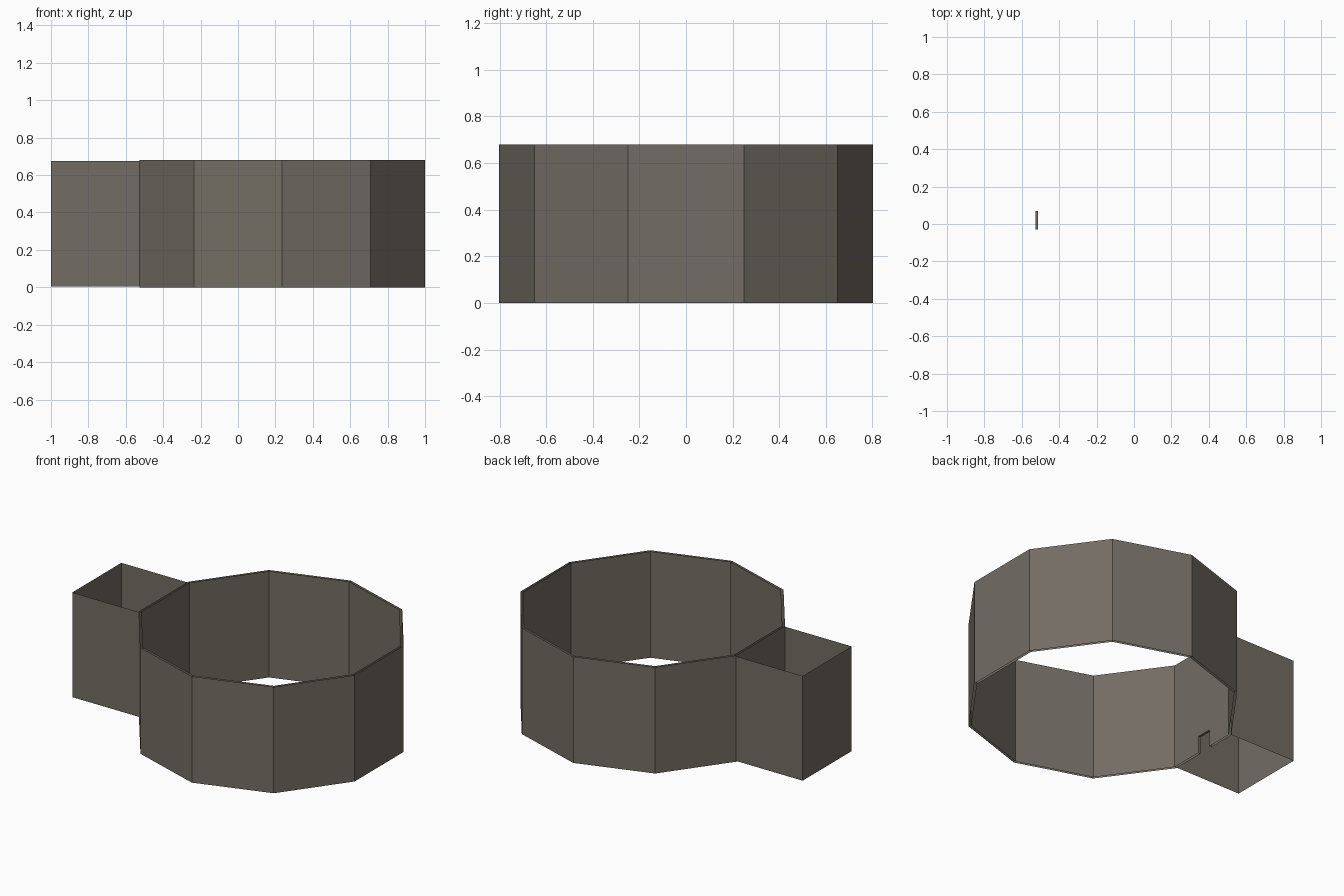
import bpy, bmesh, math

if "Cube" in bpy.data.objects:
    bpy.data.objects.remove(bpy.data.objects["Cube"])

# One warm grey colour for everything
stone = bpy.data.materials.new("warm_grey")
stone.diffuse_color = (0.17, 0.15, 0.125, 1)
stone.use_nodes = True
stone.node_tree.nodes["Principled BSDF"].inputs["Base Color"].default_value = stone.diffuse_color

CX, H = 0.236, 0.68            # ring centre and height
R_OUT, R_IN = 0.803, 0.787     # outer and inner corner radii
N0, N1, NH = -0.03, 0.07, 0.11  # doorway: y range and height


def make_object(name, bm):
    mesh = bpy.data.meshes.new(name)
    bm.to_mesh(mesh)
    bm.free()
    mesh.materials.append(stone)
    obj = bpy.data.objects.new(name, mesh)
    bpy.context.collection.objects.link(obj)
    return obj


def add_face(bm, pts):
    return bm.faces.new([bm.verts.new(p) for p in pts])


def corner(radius, i):
    a = math.radians(18 + 36 * i)
    return CX + radius * math.cos(a), radius * math.sin(a)


def shell(name, radius, inward):
    """Open ten-sided wall with a doorway notch in the -x panel."""
    bm = bmesh.new()
    for i in range(10):
        (ax, ay), (bx, by) = corner(radius, i), corner(radius, i + 1)
        pts = [(ax, ay, 0)]
        if i == 4:  # panel facing the annex
            pts += [(ax, N1, 0), (ax, N1, NH), (ax, N0, NH), (ax, N0, 0)]
        pts += [(bx, by, 0), (bx, by, H), (ax, ay, H)]
        add_face(bm, pts[::-1] if inward else pts)
    bmesh.ops.remove_doubles(bm, verts=bm.verts, dist=1e-5)
    make_object(name, bm)


shell("ring_outer_wall", R_OUT, False)
shell("ring_inner_wall", R_IN, True)

# Lining of the doorway between the two walls
xo, xi = corner(R_OUT, 4)[0], corner(R_IN, 4)[0]
bm = bmesh.new()
path = [(N0, 0), (N0, NH), (N1, NH), (N1, 0)]
for (y0, z0), (y1, z1) in zip(path, path[1:]):
    add_face(bm, [(xo, y0, z0), (xo, y1, z1), (xi, y1, z1), (xi, y0, z0)])
bmesh.ops.remove_doubles(bm, verts=bm.verts, dist=1e-5)
make_object("doorway_lining", bm)

# Annex: three thin walls, open above and below
bm = bmesh.new()
path = [(xo, 0.248), (-1, 0.248), (-1, -0.248), (xo, -0.248)]
for (x0, y0), (x1, y1) in zip(path, path[1:]):
    add_face(bm, [(x0, y0, 0.005), (x1, y1, 0.005), (x1, y1, 0.675), (x0, y0, 0.675)])
bmesh.ops.remove_doubles(bm, verts=bm.verts, dist=1e-5)
make_object("annex_walls", bm)
